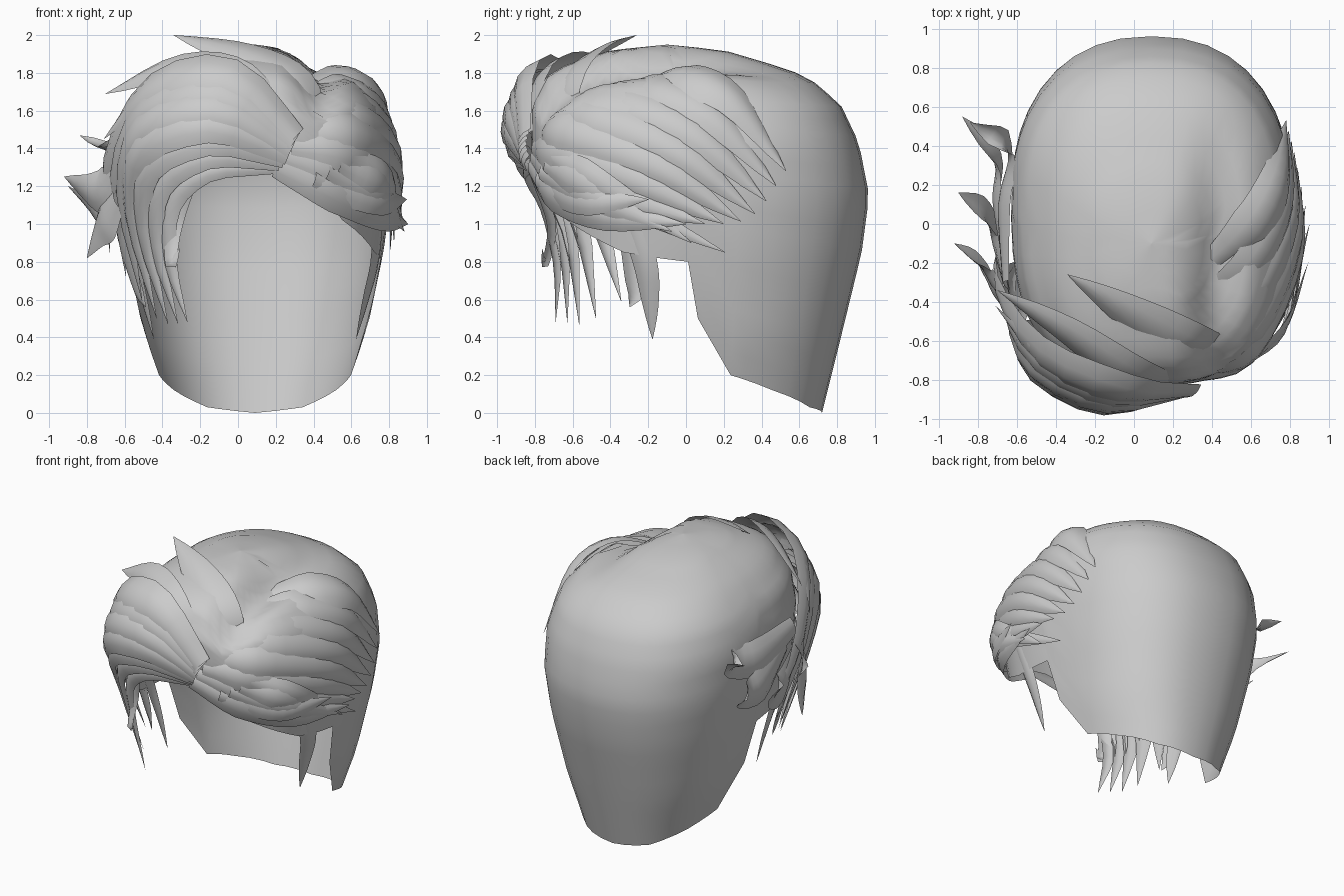
import bpy, math
from mathutils import Vector

if "Cube" in bpy.data.objects:
    bpy.data.objects.remove(bpy.data.objects["Cube"])

mat = bpy.data.materials.new("hair_grey")
mat.diffuse_color = (0.6, 0.6, 0.6, 1)
mat.use_nodes = True
mat.node_tree.nodes["Principled BSDF"].inputs["Base Color"].default_value = mat.diffuse_color

# Head form: z, half width, centre y, front y, back y
SECTIONS = [
    (0.00, .45, .10, -.60, .72), (0.12, .485, .10, -.62, .75), (0.40, .585, .10, -.66, .82),
    (0.85, .68, .10, -.72, .93), (1.15, .72, .10, -.77, .97),
    (1.43, .72, .10, -.82, .915), (1.63, .66, .08, -.82, .82),
    (1.78, .52, .05, -.74, .645), (1.84, .42, .00, -.64, .47),
    (1.92, .25, -.05, -.40, .20), (1.95, .0, -.10, -.10, -.10)]


def interp(table, v):
    for p, q in zip(table, table[1:]):
        if v <= q[0]:
            t = max(0, (v - p[0]) / (q[0] - p[0]))
            return [a + (b - a) * t for a, b in zip(p, q)]
    return list(table[-1])


def surf(a, z, off=0.0):
    """Point on the head form: a = degrees from front (right positive), height, lift."""
    _, w, yc, yf, yb = interp(SECTIONS, z)
    s, c = math.sin(math.radians(a)), math.cos(math.radians(a))
    power = .75 if c > 0 else .86
    sx = math.copysign(abs(s) ** power, s)
    cy = abs(c) ** power
    y = yc - (yc - yf + off) * cy if c > 0 else yc + (yb - yc + off) * cy
    return Vector((.09 + (w + off) * sx, y, z))


def make(name, verts, faces):
    me = bpy.data.meshes.new(name)
    me.from_pydata([tuple(v) for v in verts], [], faces)
    me.materials.append(mat)
    ob = bpy.data.objects.new(name, me)
    bpy.context.collection.objects.link(ob)
    bpy.context.view_layer.objects.active = ob
    ob.select_set(True)
    bpy.ops.object.shade_smooth_by_angle(angle=math.radians(50))
    ob.select_set(False)
    return ob


def spline(pts, t):
    """Catmull-Rom through the control points."""
    n = len(pts) - 1
    i = min(int(t * n), n - 1)
    f = t * n - i
    p1, p2 = pts[i], pts[i + 1]
    p0 = pts[i - 1] if i else p1 * 2 - p2
    p3 = pts[i + 2] if i + 2 <= n else p2 * 2 - p1
    return .5 * (2 * p1 + (p2 - p0) * f + (2 * p0 - 5 * p1 + 4 * p2 - p3) * f ** 2
                 + (3 * p1 - p0 - 3 * p2 + p3) * f ** 3)


def lock(name, pts, width, root=.5, bulge=.3, steps=12):
    """Arched, pointed strip of hair following a path."""
    pts = [Vector(p) for p in pts]
    us = (-1, -.5, 0, .5, 1)
    verts, faces = [], []
    for i in range(steps + 1):
        t = i / steps
        p = spline(pts, t)
        tan = (spline(pts, min(1, t + .02)) - spline(pts, max(0, t - .02))).normalized()
        out = (p - Vector((.09, 0, min(p.z, 1.2)))).normalized()
        side = tan.cross(out).normalized()
        out = side.cross(tan)
        w = .5 * width * min(1, root + 1.6 * t) * max(.01, 1 - t ** 3)
        verts += [p + side * (w * u) + out * (bulge * w * (1 - u * u) - .1 * w) for u in us]
    for i in range(steps):
        for j in range(4):
            k = i * 5 + j
            faces.append((k, k + 1, k + 6, k + 5))
    return make(name, verts, faces)


# Main cap: open shell with a hairline that varies around the head
HAIRLINE = [(0, 0), (30, .03), (60, .12), (81, .2), (91, .5), (93, .8),
            (115, .85), (145, 1.02), (165, 1.24), (180, 1.3)]
half = [0, 10, 20, 30, 40, 50, 60, 68, 75, 81, 91, 93, 100, 107, 115, 122, 130, 137,
        145, 151, 158, 165, 172]
angles = half + [180] + [360 - a for a in reversed(half[1:])]
rows = 24
verts, faces = [], []
for th in angles:
    zb = interp(HAIRLINE, min(th, 360 - th))[1]
    for r in range(rows + 1):
        z = zb + (1.95 - zb) * math.sin(r / rows * math.pi / 2)
        p = surf(180 - th, z)
        # parting groove along the right of the crown
        ramp = min(1, max(0, (.6 - p.y) / .8)) * min(1, max(0, (z - 1.4) / .3))
        p.z -= .125 * ramp * math.exp(-((p.x - .42) / .12) ** 2)
        verts.append(p)
n = len(angles)
for i in range(n):
    for r in range(rows):
        a, b = i * (rows + 1) + r, (i + 1) % n * (rows + 1) + r
        faces.append((a, b, b + 1, a + 1))
make("hair_cap", verts, faces)


def fan(name, keys, count, w0, w1):
    """Family of locks blended across a list of key paths."""
    keys = [[Vector(p) for p in k] for k in keys]
    for k in range(count):
        f = k / (count - 1)
        path = [spline(list(col), f) for col in zip(*keys)]
        lock(f"{name}_{k + 1}", path, w0 + (w1 - w0) * f, bulge=.4)


# Swept fringe: falls from the parting to the left side
fan("fringe_lock", [
    [surf(*p) for p in ((4, 1.30, .03), (-13, 1.28, .07), (-28, 1.1, .07), (-31, .8, .07), (-25, .48, .08))],
    [surf(*p) for p in ((8, 1.37, .06), (-11, 1.53, .14), (-38, 1.40, .14), (-50, 1.05, .09), (-50, .50, .03))],
    [surf(*p) for p in ((10, 1.45, .05), (-8, 1.76, .11), (-45, 1.69, .11), (-70, 1.32, .09), (-86, .85, .09))]],
    7, .14, .33)

# Right side locks: rise from the parting, then comb back and down over the ear
fan("side_lock", [
    [(.20, -.82, 1.31), (.52, -.70, 1.18), (.77, -.42, 1.05), (.90, .00, 1.00)],
    [(.33, -.73, 1.50), (.62, -.61, 1.53), (.84, -.12, 1.35), (.83, .33, 1.03)],
    [(.39, -.22, 1.73), (.61, -.02, 1.77), (.74, .24, 1.66), (.78, .53, 1.28)]],
    8, .25, .30)

# Loose tips under the right side
for k, (a, z, o) in enumerate([(78, 1.13, .10), (84, .96, .10), (95, .85, .04), (88, .90, .05)]):
    lock(f"side_tip_{k + 1}", [surf(18 + 6 * k, 1.24 + .04 * k, .04),
         surf(52 + 3 * k, 1.12 + .03 * k, .07), surf(a, z, o)], .17)

# Long locks lifted over the crown
lock("crown_lock_1", [(.34, -.66, 1.48), (.27, -.63, 1.75), (.02, -.48, 1.90), (-.34, -.26, 2.0)], .33, .7)
lock("crown_lock_2", [(.18, -.84, 1.45), (-.02, -.77, 1.76), (-.33, -.56, 1.83), (-.70, -.34, 1.69)], .30, .7)
lock("crown_lock_3", [(.15, -.86, 1.4), (-.12, -.87, 1.7), (-.46, -.70, 1.70), (-.71, -.42, 1.45)], .25)

# Left side locks that flick outward behind the ear
flicks = [[(-.66, -.30, 1.40), (-.67, .10, 1.33), (-.63, .38, 1.37), (-.84, .52, 1.47)],
          [(-.66, -.20, 1.30), (-.70, .12, 1.14), (-.70, .33, 1.14), (-.88, .55, 1.24)],
          [(-.66, -.30, 1.20), (-.70, -.10, 1.03), (-.75, .05, 1.07), (-.90, .16, 1.20)],
          [(-.64, -.42, 1.32), (-.71, -.30, 1.19), (-.78, -.20, 1.18), (-.92, -.10, 1.25)],
          [(-.64, -.45, 1.12), (-.70, -.35, 1.02), (-.74, -.28, .95), (-.80, -.20, .82)]]
for k, f in enumerate(flicks):
    lock(f"left_flick_{k + 1}", f, .27)

# Sideburns in front of each ear
for name, s in (("right", 1), ("left", -1)):
    lock(f"{name}_sideburn", [surf(s * 68, 1.05, -.01), surf(s * 73, .8, -.01),
         surf(s * 74, .6, -.02), surf(s * 74, .39, -.03)], .14, .9)

# Thin wisps hanging on the left temple
for k, (a, z, w, o) in enumerate([(-24, .87, .1, .1), (-66, .56, .18, 0)]):
    lock(f"temple_wisp_{k + 1}", [surf(a + 6, 1.25, .06), surf(a - 4, 1.0, .05),
         surf(a - 4, .5 + z / 3, .02 + o), surf(a, z, o)], w)
